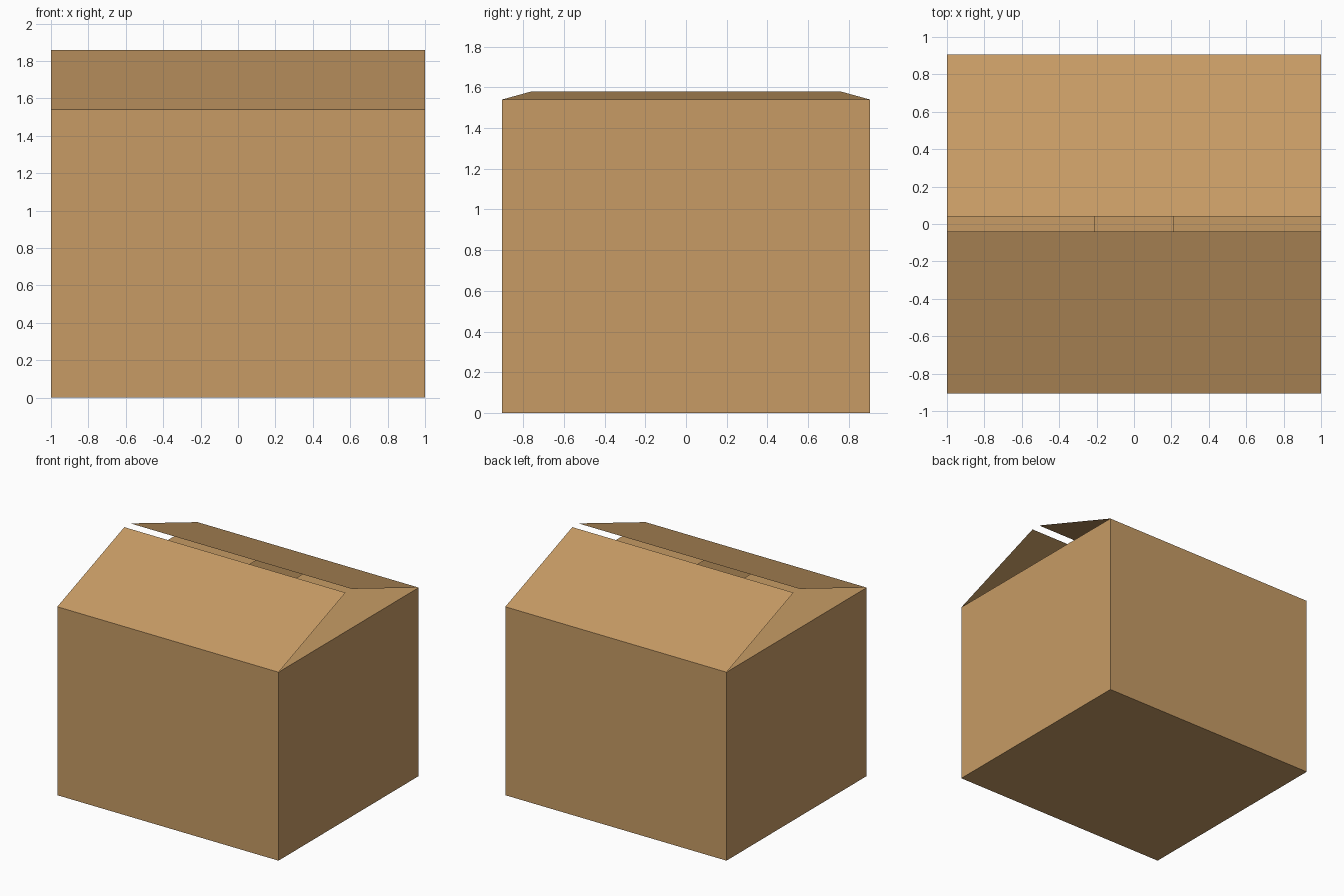
import bpy, bmesh

if "Cube" in bpy.data.objects:
    bpy.data.objects.remove(bpy.data.objects["Cube"])

W, D, H = 1.0, 0.905, 1.54   # half width, half depth, wall height

cardboard = bpy.data.materials.new("cardboard")
cardboard.diffuse_color = (0.57, 0.33, 0.13, 1)
cardboard.use_nodes = True
cardboard.node_tree.nodes["Principled BSDF"].inputs["Base Color"].default_value = cardboard.diffuse_color


def finish(name, bm):
    mesh = bpy.data.meshes.new(name)
    bm.to_mesh(mesh)
    bm.free()
    mesh.materials.append(cardboard)
    obj = bpy.data.objects.new(name, mesh)
    bpy.context.collection.objects.link(obj)
    return obj


def flap(name, corners):
    bm = bmesh.new()
    face = bm.faces.new([bm.verts.new(c) for c in corners])
    face.normal_update()
    if face.normal.z < 0:
        face.normal_flip()
    return finish(name, bm)


# Open-topped body: paper-thin walls and floor
bm = bmesh.new()
bmesh.ops.create_cube(bm, size=1)
for v in bm.verts:
    v.co = (v.co.x * 2 * W, v.co.y * 2 * D, (v.co.z + 0.5) * H)
bm.normal_update()
bmesh.ops.delete(bm, geom=[f for f in bm.faces if f.normal.z > 0.5], context='FACES_ONLY')
finish("box_body", bm)

# Long outer flaps, half open and leaving a narrow slit
for name, s in (("front_flap", -1), ("back_flap", 1)):
    flap(name, [(-W, s * D, H), (W, s * D, H),
                (W, s * 0.04, 1.86), (-W, s * 0.04, 1.86)])

# Tapered inner side flaps, folded almost flat
for name, s in (("left_flap", -1), ("right_flap", 1)):
    flap(name, [(s * W, -D, H), (s * W, D, H),
                (s * 0.21, 0.76, 1.58), (s * 0.21, -0.76, 1.58)])
